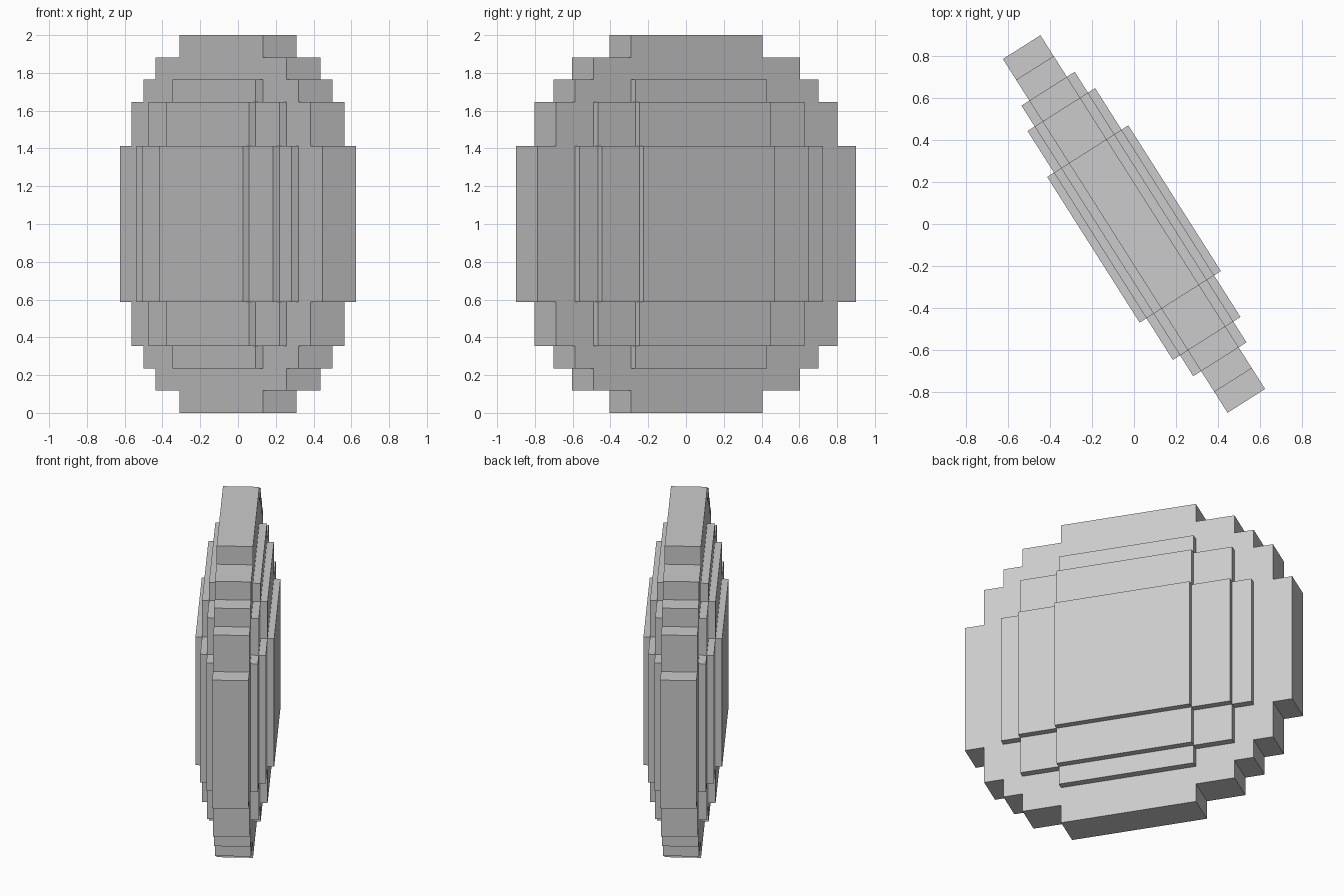
import bpy, bmesh, math

if "Cube" in bpy.data.objects:
    bpy.data.objects.remove(bpy.data.objects["Cube"])

CELL = 2 / 17                    # the disc is drawn on a 17-cell grid
ANGLE = math.atan2(-0.844, 0.536)


def stepped_slab(name, steps, thickness):
    """Slab with a stair-stepped round outline.
    steps: (half width, half height) in cells, widest first."""
    quarter = []
    for i, (w, h) in enumerate(steps):
        if i:
            quarter.append((w, steps[i - 1][1]))
        quarter.append((w, h))
    # mirror the quarter outline to the other three corners
    half = quarter + [(-x, z) for x, z in reversed(quarter)]
    outline = half + [(x, -z) for x, z in reversed(half)]

    bm = bmesh.new()
    verts = [bm.verts.new((x * CELL, -thickness / 2, z * CELL)) for x, z in outline]
    face = bm.faces.new(verts)
    new = bmesh.ops.extrude_face_region(bm, geom=[face])["geom"]
    bmesh.ops.translate(bm, vec=(0, thickness, 0),
                        verts=[g for g in new if isinstance(g, bmesh.types.BMVert)])
    bmesh.ops.recalc_face_normals(bm, faces=bm.faces)
    mesh = bpy.data.meshes.new(name)
    bm.to_mesh(mesh)
    bm.free()
    obj = bpy.data.objects.new(name, mesh)
    obj.location.z = 1
    obj.rotation_euler.z = ANGLE
    bpy.context.collection.objects.link(obj)
    return obj


# wide thin disc, then smaller raised tiers showing on both faces
stepped_slab("disc_body", [(8.5, 3.5), (7.5, 5.5), (6.5, 6.5), (5.5, 7.5), (3.5, 8.5)], 0.212)
stepped_slab("lower_tier", [(6.5, 3.5), (5.5, 5.5), (3.5, 6.5)], 0.301)
stepped_slab("middle_tier", [(5.5, 3.5), (3.5, 5.5)], 0.382)
stepped_slab("centre_plate", [(3.5, 3.5)], 0.459)
